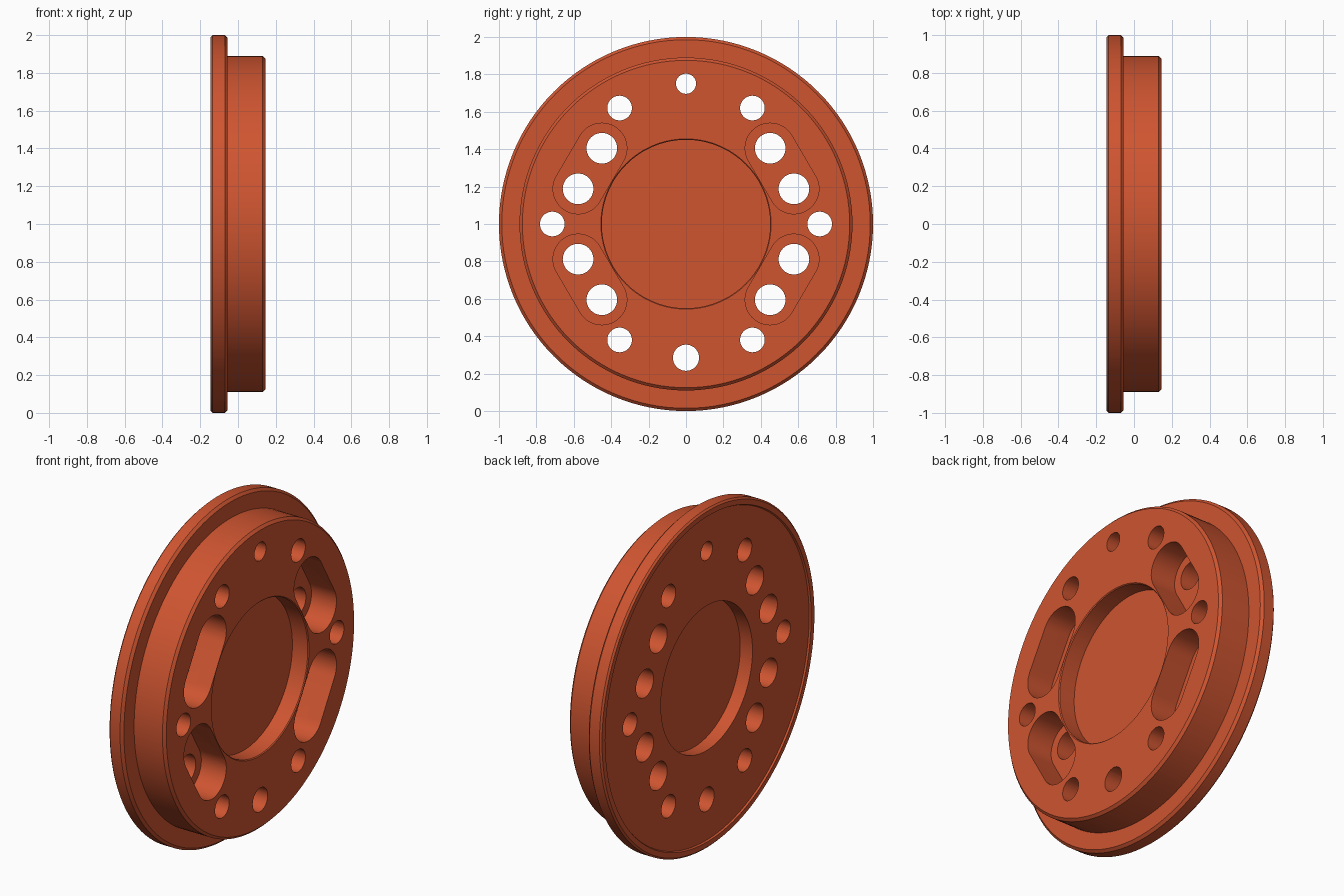
import bpy, bmesh, math
from mathutils import Matrix

if "Cube" in bpy.data.objects:
    bpy.data.objects.remove(bpy.data.objects["Cube"])

SEG = 128
CZ = 1.0  # height of the disc axis

mat = bpy.data.materials.new("orange_red")
mat.diffuse_color = (0.62, 0.09, 0.03, 1)
mat.use_nodes = True
mat.node_tree.nodes["Principled BSDF"].inputs["Base Color"].default_value = mat.diffuse_color


def finish(bm, name):
    bmesh.ops.recalc_face_normals(bm, faces=bm.faces)
    mesh = bpy.data.meshes.new(name)
    bm.to_mesh(mesh)
    bm.free()
    ob = bpy.data.objects.new(name, mesh)
    bpy.context.collection.objects.link(ob)
    return ob


def lathe(profile, name):
    """Spin an (x, radius) profile around the x axis."""
    bm = bmesh.new()
    verts = [bm.verts.new((x, 0, r)) for x, r in profile]
    edges = [bm.edges.new(p) for p in zip(verts, verts[1:])]
    bmesh.ops.spin(bm, geom=verts + edges, cent=(0, 0, 0), axis=(1, 0, 0),
                   angle=math.tau, steps=SEG, use_duplicate=False)
    bmesh.ops.remove_doubles(bm, verts=bm.verts, dist=1e-5)
    bmesh.ops.translate(bm, verts=bm.verts, vec=(0, 0, CZ))
    return finish(bm, name)


def prism(bm, outline, x0, x1):
    """Extrude a (y, z) outline along x."""
    face = bm.faces.new([bm.verts.new((x0, y, z + CZ)) for y, z in outline])
    ext = bmesh.ops.extrude_face_region(bm, geom=[face])["geom"]
    bmesh.ops.translate(bm, vec=(x1 - x0, 0, 0),
                        verts=[g for g in ext if isinstance(g, bmesh.types.BMVert)])


def arc(c, r, start, sweep, n):
    return [(c[0] + r * math.cos(start + sweep * i / n),
             c[1] + r * math.sin(start + sweep * i / n)) for i in range(n + 1)]


def slot(a, b, r):
    """Rounded slot outline around points a and b."""
    t = math.atan2(b[1] - a[1], b[0] - a[0])
    return (arc(b, r, t - math.pi / 2, math.pi, 24)
            + arc(a, r, t + math.pi / 2, math.pi, 24))


# Flanged disc with central pockets on both sides
disc = lathe([
    (-0.055, 0), (-0.055, 0.427), (-0.135, 0.427),      # back pocket
    (-0.135, 0.955), (-0.145, 0.96), (-0.145, 0.99),    # shallow back rim
    (-0.135, 1.0), (-0.07, 1.0), (-0.055, 0.985),       # flange
    (-0.055, 0.89), (0.13, 0.89), (0.145, 0.875),       # hub
    (0.145, 0.455), (0.14, 0.45), (0.04, 0.45), (0.04, 0),  # front pocket
], "flanged_disc")

# Four counterbore slots and their paired holes
slot_bm, hole_bm = bmesh.new(), bmesh.new()
holes = [(0, 0.75, 0.054), (0, -0.715, 0.07)]
for sy in (1, -1):
    holes.append((sy * 0.715, 0, 0.066))
    for sz in (1, -1):
        a, b = (sy * 0.45, sz * 0.405), (sy * 0.577, sz * 0.188)
        prism(slot_bm, slot(a, b, 0.134), -0.018, 0.3)
        holes += [(*a, 0.082), (*b, 0.082), (sy * 0.355, sz * 0.62, 0.066)]

# All through holes
for y, z, r in holes:
    prism(hole_bm, arc((y, z), r, 0, math.tau, 40)[:-1], -0.3, 0.35)

# Cut, apply, and remove the cutters
cutters = [finish(slot_bm, "slot_cutter"), finish(hole_bm, "hole_cutter")]
for c in cutters:
    c.hide_render = True
    mod = disc.modifiers.new(c.name, 'BOOLEAN')
    mod.operation, mod.solver, mod.object = 'DIFFERENCE', 'EXACT', c
bpy.context.view_layer.objects.active = disc
disc.select_set(True)
for c in cutters:
    bpy.ops.object.modifier_apply(modifier=c.name)
    bpy.data.objects.remove(c)

disc.data.materials.clear()
disc.data.materials.append(mat)
bpy.ops.object.shade_smooth_by_angle(angle=math.radians(25))
